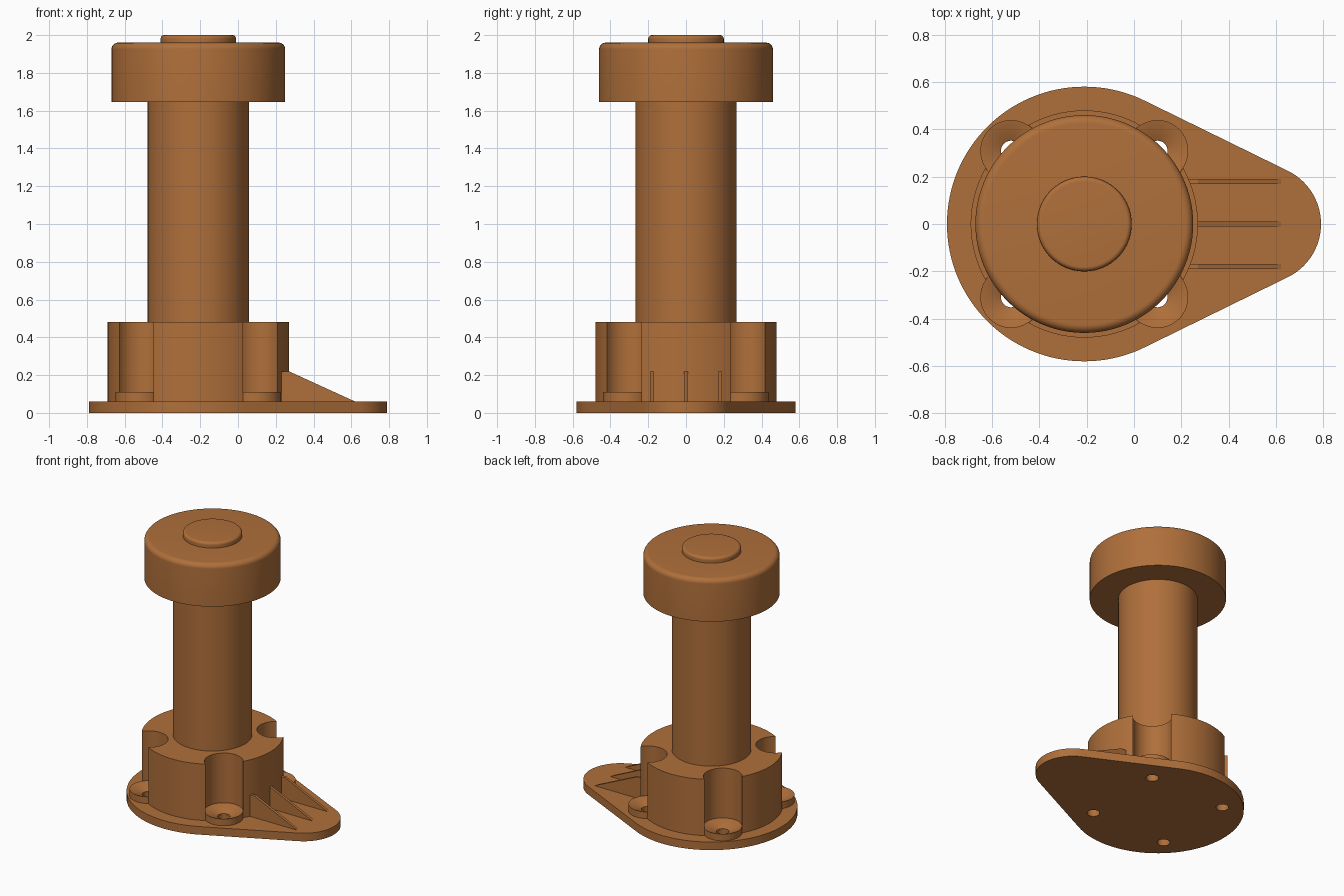
import bpy
import bmesh
from math import cos, sin, pi, acos, radians

default = bpy.data.objects.get("Cube")
if default:
    bpy.data.objects.remove(default, do_unlink=True)

AXIS = -0.21          # x of the main column
BASE_TOP = 0.06
SCREW = 0.309         # screw offset from the column in x and y

copper = bpy.data.materials.new("copper_brown")
copper.use_nodes = True
colour = (0.43, 0.16, 0.043, 1)
copper.diffuse_color = colour
copper.node_tree.nodes["Principled BSDF"].inputs["Base Color"].default_value = colour


def finish(name, bm):
    bmesh.ops.recalc_face_normals(bm, faces=bm.faces)
    mesh = bpy.data.meshes.new(name)
    bm.to_mesh(mesh)
    bm.free()
    mesh.materials.append(copper)
    obj = bpy.data.objects.new(name, mesh)
    bpy.context.collection.objects.link(obj)
    return obj


def select_only(obj):
    bpy.ops.object.select_all(action='DESELECT')
    obj.select_set(True)
    bpy.context.view_layer.objects.active = obj


def smooth(obj):
    select_only(obj)
    bpy.ops.object.shade_smooth_by_angle(angle=radians(30))


def prism(name, points, direction):
    """Extrude a flat outline along a direction."""
    bm = bmesh.new()
    face = bm.faces.new([bm.verts.new(p) for p in points])
    grown = bmesh.ops.extrude_face_region(bm, geom=[face], use_keep_orig=True)
    verts = [g for g in grown["geom"] if isinstance(g, bmesh.types.BMVert)]
    bmesh.ops.translate(bm, verts=verts, vec=direction)
    return finish(name, bm)


def arc(x, y, r, start, end, steps, z=0.0):
    return [(x + r * cos(start + (end - start) * i / steps),
             y + r * sin(start + (end - start) * i / steps), z)
            for i in range(steps + 1)]


def cylinder(name, x, y, r, z0, z1, steps=96):
    return prism(name, arc(x, y, r, 0, 2 * pi, steps, z0)[:-1], (0, 0, z1 - z0))


def lathe(name, profile, x, y, steps=96, closed=False):
    """Spin an (r, z) profile about a vertical axis."""
    bm = bmesh.new()
    verts = [bm.verts.new((x + r, y, z)) for r, z in profile]
    edges = [bm.edges.new(pair) for pair in zip(verts, verts[1:])]
    if closed:
        edges.append(bm.edges.new((verts[-1], verts[0])))
    bmesh.ops.spin(bm, geom=verts + edges, cent=(x, y, 0), axis=(0, 0, 1),
                   angle=2 * pi, steps=steps)
    bmesh.ops.remove_doubles(bm, verts=bm.verts, dist=0.0001)
    return finish(name, bm)


def rounded_disc(name, r, z0, z1, bevel):
    corner = [(r - bevel + bevel * cos(i * pi / 16), z1 - bevel + bevel * sin(i * pi / 16))
              for i in range(9)]
    smooth(lathe(name, [(0, z0), (r, z0)] + corner + [(0, z1)], AXIS, 0))


def cut(obj, cutter):
    mod = obj.modifiers.new("cut", 'BOOLEAN')
    mod.operation = 'DIFFERENCE'
    mod.solver = 'EXACT'
    mod.object = cutter
    select_only(obj)
    bpy.ops.object.modifier_apply(modifier=mod.name)
    bpy.data.objects.remove(cutter, do_unlink=True)


# Teardrop base: large circle and nose circle joined by tangents
big, nose, nose_x = 0.58, 0.25, 0.54
tangent = acos((big - nose) / (nose_x - AXIS))
outline = arc(AXIS, 0, big, tangent, 2 * pi - tangent, 80)
outline += arc(nose_x, 0, nose, -tangent, tangent, 36)
base = prism("base_plate", outline, (0, 0, BASE_TOP))

# Collar with four scalloped notches, each holding a countersunk screw boss
collar = cylinder("collar", AXIS, 0, 0.48, BASE_TOP, 0.48)
boss_profile = [(0.043, BASE_TOP - 0.001), (0.043, 0.07), (0.126, 0.11),
                (0.13, 0.11), (0.13, BASE_TOP - 0.001)]
for side, sx in (("left", 1), ("right", -1)):
    for end, sy in (("front", -1), ("back", 1)):
        x, y = AXIS + sx * SCREW, sy * SCREW
        cut(base, cylinder("hole_cutter", x, y, 0.043, -0.1, 0.2, 32))
        cut(collar, cylinder("notch_cutter", x, y, 0.131, -0.1, 0.7, 64))
        smooth(lathe(f"screw_boss_{side}_{end}", boss_profile, x, y, 64, True))
smooth(base)
smooth(collar)

# Column, cap and button
smooth(cylinder("column", AXIS, 0, 0.268, 0.47, 1.66))
rounded_disc("cap", 0.46, 1.645, 1.96, 0.035)
rounded_disc("top_button", 0.2, 1.95, 2.0, 0.02)

# Sloped ribs bracing the collar on the nose
for label, y in (("front", -0.18), ("middle", 0), ("back", 0.18)):
    side_shape = [(0.227, 0.055), (0.63, 0.055), (0.62, BASE_TOP), (0.27, 0.22), (0.227, 0.22)]
    prism(f"rib_{label}", [(x, y - 0.01, z) for x, z in side_shape], (0, 0.02, 0))
